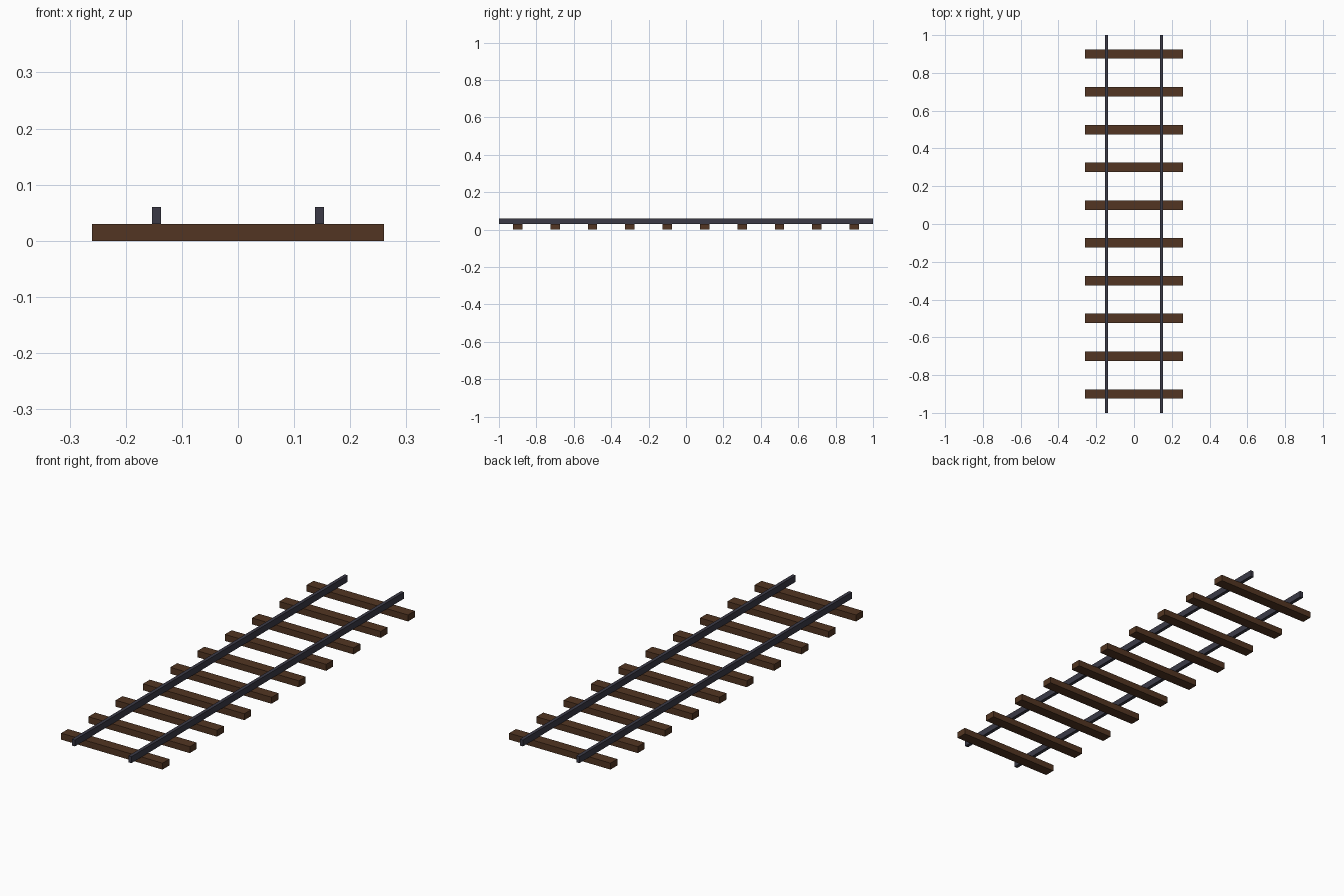
import bpy

if "Cube" in bpy.data.objects:
    bpy.data.objects.remove(bpy.data.objects["Cube"])


def material(name, rgb):
    m = bpy.data.materials.new(name)
    m.diffuse_color = (*rgb, 1.0)
    m.use_nodes = True
    m.node_tree.nodes["Principled BSDF"].inputs["Base Color"].default_value = m.diffuse_color
    return m


WOOD = material("dark_brown_wood", (0.085, 0.036, 0.016))
STEEL = material("dark_grey_steel", (0.043, 0.042, 0.062))


def box(name, center, size, mat):
    bpy.ops.mesh.primitive_cube_add(size=1, location=center)
    ob = bpy.context.object
    ob.name = name
    ob.scale = size
    bpy.ops.object.transform_apply(location=False, rotation=False, scale=True)
    ob.data.materials.append(mat)
    return ob


# Ten wooden sleepers, evenly spaced along the track
for i in range(10):
    box(f"sleeper_{i + 1}", (0, -0.9 + 0.2 * i, 0.015), (0.52, 0.05, 0.03), WOOD)

# Two steel rails resting on the sleepers
for side, x in (("left", -0.145), ("right", 0.145)):
    box(f"rail_{side}", (x, 0, 0.045), (0.016, 2.0, 0.03), STEEL)
